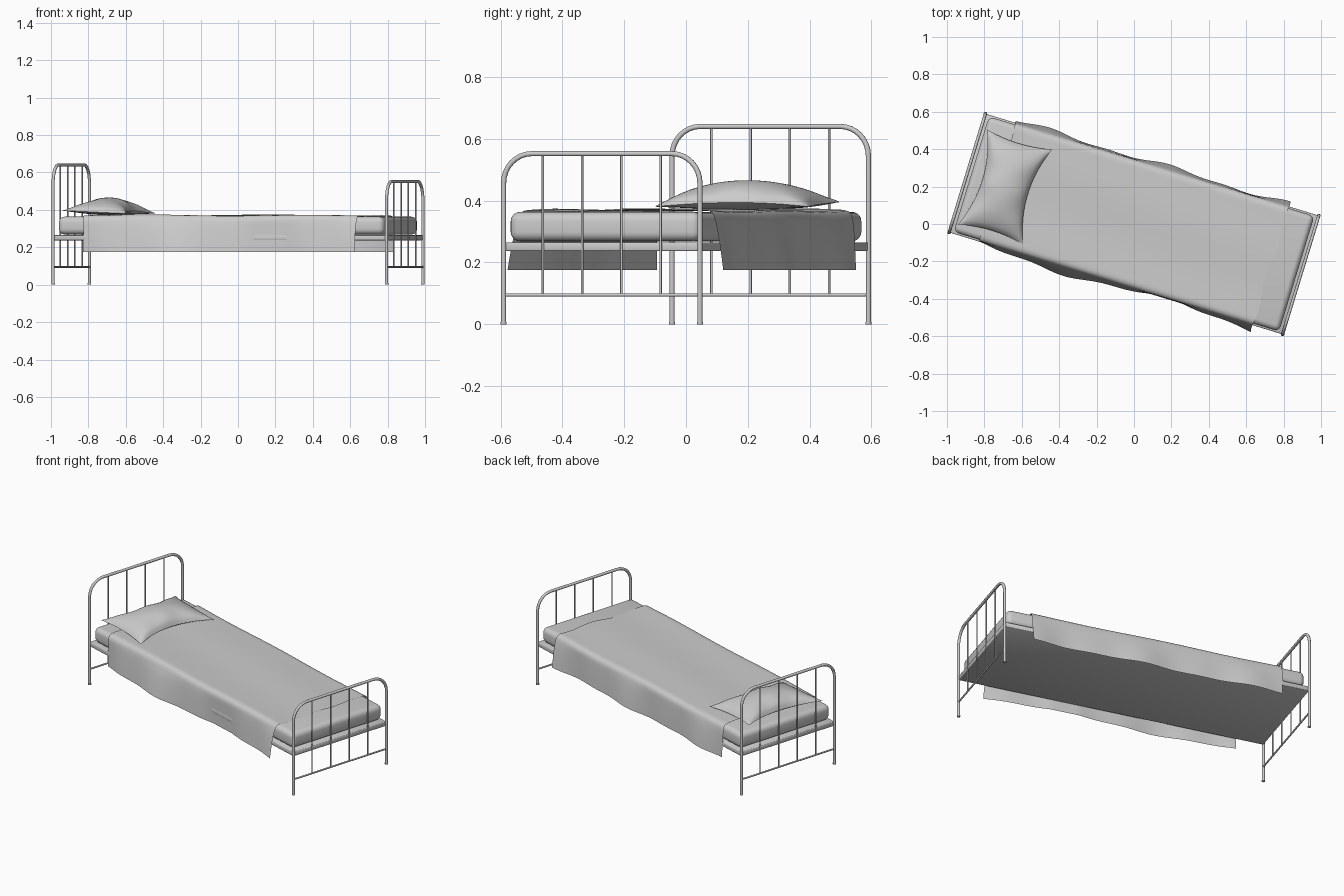
import bpy, bmesh
from math import sin, cos, pi, radians
from mathutils import Matrix

if "Cube" in bpy.data.objects:
    bpy.data.objects.remove(bpy.data.objects["Cube"])

TURN = Matrix.Rotation(radians(-17), 4, 'Z')   # whole bed is turned on the floor
HL, HW = 0.932, 0.332                          # half length / width to post centres


def finish(ob, angle=40):
    ob.matrix_world = TURN @ ob.matrix_world
    bpy.ops.object.select_all(action='DESELECT')
    ob.select_set(True)
    bpy.context.view_layer.objects.active = ob
    if ob.type == 'CURVE':
        bpy.ops.object.convert(target='MESH')
    bpy.ops.object.shade_smooth_by_angle(angle=radians(angle))


def tube(name, pts, r):
    cu = bpy.data.curves.new(name, 'CURVE')
    cu.dimensions = '3D'
    cu.bevel_depth, cu.bevel_resolution, cu.use_fill_caps = r, 3, True
    sp = cu.splines.new('POLY')
    sp.points.add(len(pts) - 1)
    for p, co in zip(sp.points, pts):
        p.co = (*co, 1)
    ob = bpy.data.objects.new(name, cu)
    bpy.context.collection.objects.link(ob)
    finish(ob)


def box(name, size, z, bevel, segs):
    bm = bmesh.new()
    bmesh.ops.create_cube(bm, size=1)
    bmesh.ops.scale(bm, vec=size, verts=bm.verts)
    bmesh.ops.translate(bm, vec=(0, 0, z), verts=bm.verts)
    bmesh.ops.bevel(bm, geom=bm.edges[:], offset=bevel, segments=segs,
                    profile=0.5, affect='EDGES')
    mesh_object(name, bm)


def mesh_object(name, bm):
    bmesh.ops.recalc_face_normals(bm, faces=bm.faces)
    me = bpy.data.meshes.new(name)
    bm.to_mesh(me)
    bm.free()
    ob = bpy.data.objects.new(name, me)
    bpy.context.collection.objects.link(ob)
    finish(ob, 60)


def sheet(bm, na, nb, f):
    # grid surface f(a, b) with a and b running from -1 to 1
    g = [[bm.verts.new(f(2 * i / na - 1, 2 * j / nb - 1)) for j in range(nb + 1)]
         for i in range(na + 1)]
    for i in range(na):
        for j in range(nb):
            bm.faces.new((g[i][j], g[i + 1][j], g[i + 1][j + 1], g[i][j + 1]))


# End frames: bent hoop, lower rail, rods, foot caps
def end_frame(name, x, top, r=0.095):
    arc = [(HW - r + r * cos(k * pi / 16), top - r + r * sin(k * pi / 16)) for k in range(9)]
    half = [(HW, 0.0)] + arc
    path = half + [(-y, z) for y, z in reversed(half)]
    tube(name + "_hoop", [(x, y, z) for y, z in path], 0.0085)
    tube(name + "_lower_rail", [(x, -HW, 0.095), (x, HW, 0.095)], 0.005)
    for k in range(1, 5):
        y = -HW + 2 * HW * k / 5
        tube(f"{name}_rod_{k}", [(x, y, 0.095), (x, y, top)], 0.004)
    for side in (-1, 1):
        tube(f"{name}_foot_cap_{side}", [(x, side * HW, 0), (x, side * HW, 0.008)], 0.0098)


end_frame("headboard", -HL, 0.64)
end_frame("footboard", HL, 0.552)

# Base and mattress
box("bed_base", (2 * HL, 2 * HW, 0.028), 0.251, 0.004, 2)
box("mattress", (1.82, 0.645, 0.095), 0.316, 0.03, 5)


# Blanket: draped cross-section with waves growing toward the hem
def drape(a, b):
    u = 0.765 * a
    side = 1 if b > 0 else -1
    d = abs(b) * 0.50                     # distance from centre line
    flat, r = 0.302, 0.028
    top = 0.37 + 0.005 * sin(4 * u + 5 * b) * cos(3 * u - 2 * b)
    if d < flat:
        y, z, drop = d, top, 0
    elif d < flat + r * pi / 2:
        t = (d - flat) / r
        y, z, drop = flat + r * sin(t), top - r + r * cos(t), 0
    else:
        drop = (d - flat - r * pi / 2) / (0.5 - flat - r * pi / 2)
        y, z = flat + r, (top - r) * (1 - drop) + 0.175 * drop
    if side < 0:
        wave = 0.02 - 0.02 * sin(5.5 * u) + 0.006 * sin(17 * u)
    else:
        wave = 0.016 + 0.01 * sin(9 * u + 0.6) + 0.005 * sin(19 * u)
    y += max(wave, 0.002) * drop ** 0.7
    u += 0.012 * a * sin(3 * pi * b) * (1 - abs(b))
    return (u, side * y, z)


bm = bmesh.new()
sheet(bm, 70, 60, drape)
mesh_object("blanket", bm)


# Pillow: two puffed sheets joined on a pinched rim
def pillow(sign):
    def f(a, b):
        pa, pb = 1 - a * a, 1 - b * b
        u = -0.717 + 0.182 * a * (1 - 0.30 * pb)
        v = -0.012 + 0.265 * b * (1 - 0.08 * pa)
        puff = (pa * pb) ** 0.55
        crease = 1 + 0.12 * sin(9 * b + 2) * a * a
        rim = 0.388 - 0.008 * a * (1 - pb) + 0.006 * pb
        h = 0.072 * crease if sign > 0 else -0.022
        return (u, v, rim + h * puff)
    return f


bm = bmesh.new()
for s in (1, -1):
    sheet(bm, 28, 36, pillow(s))
bmesh.ops.remove_doubles(bm, verts=bm.verts, dist=1e-5)
mesh_object("pillow", bm)
